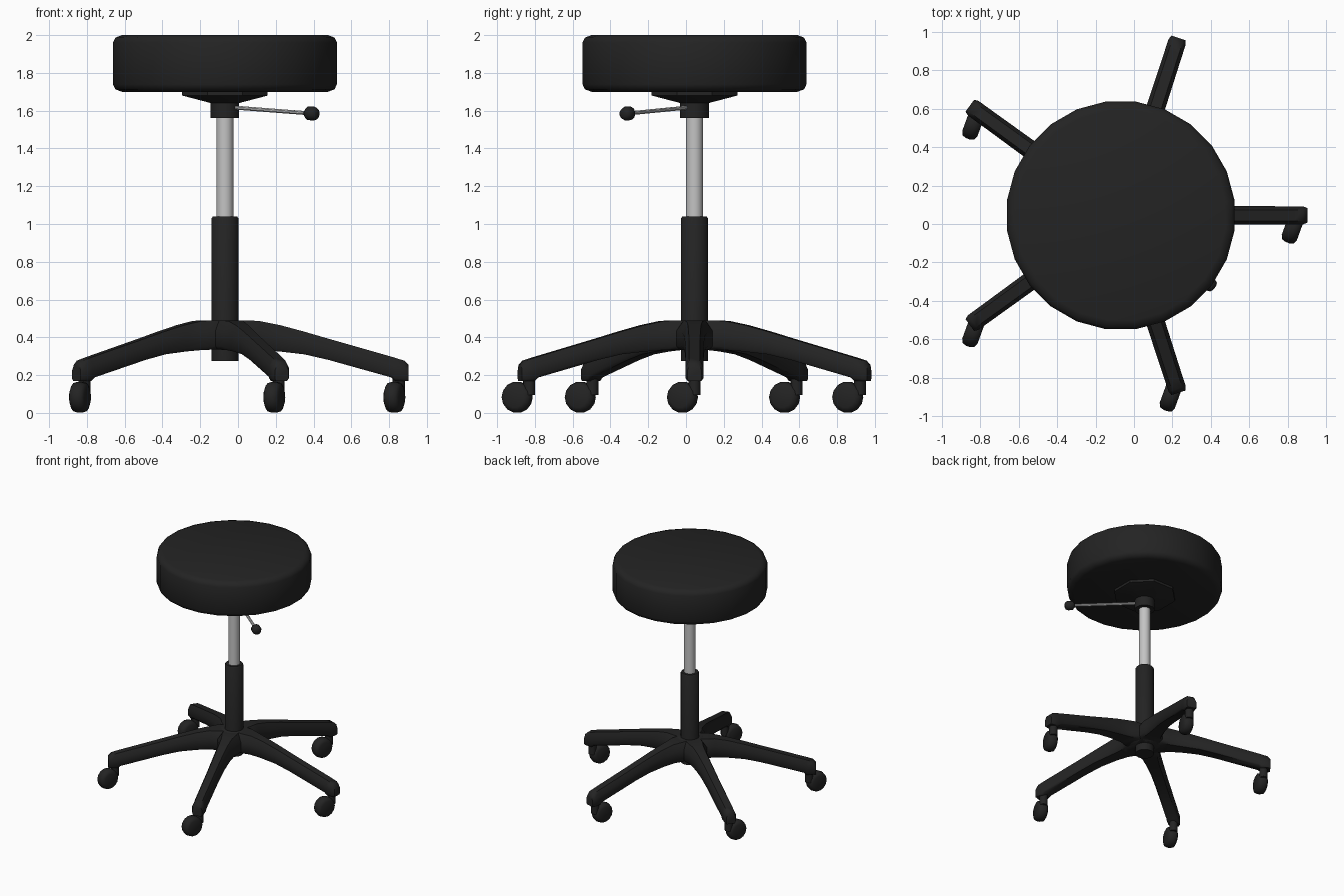
import bpy, bmesh, math
from mathutils import Matrix, Vector

cube = bpy.data.objects.get("Cube")
if cube:
    bpy.data.objects.remove(cube, do_unlink=True)

CENTER = Vector((-0.069, 0.045, 0))


def material(name, rgb, rough):
    m = bpy.data.materials.new(name)
    m.use_nodes = True
    m.diffuse_color = (*rgb, 1)
    bsdf = m.node_tree.nodes["Principled BSDF"]
    bsdf.inputs["Base Color"].default_value = (*rgb, 1)
    bsdf.inputs["Roughness"].default_value = rough
    return m


BLACK = material("soft black", (0.017, 0.017, 0.017), 0.6)
SILVER = material("silver metal", (0.55, 0.55, 0.55), 0.4)


def loft(name, rings, mat, matrix, angle=40):
    """Skin a list of equal-length point rings, cap both ends."""
    bm = bmesh.new()
    loops = [[bm.verts.new(p) for p in ring] for ring in rings]
    n = len(loops[0])
    for a, b in zip(loops, loops[1:]):
        for i in range(n):
            j = (i + 1) % n
            bm.faces.new((a[i], a[j], b[j], b[i]))
    bm.faces.new(loops[0])
    bm.faces.new(loops[-1])
    bmesh.ops.recalc_face_normals(bm, faces=bm.faces)
    mesh = bpy.data.meshes.new(name)
    bm.to_mesh(mesh)
    bm.free()
    mesh.materials.append(mat)
    ob = bpy.data.objects.new(name, mesh)
    ob.matrix_world = matrix
    bpy.context.collection.objects.link(ob)
    bpy.ops.object.select_all(action="DESELECT")
    ob.select_set(True)
    bpy.context.view_layer.objects.active = ob
    bpy.ops.object.shade_smooth_by_angle(angle=math.radians(angle))
    return ob


def lathe(name, profile, sides, mat, matrix, angle=40):
    """Turn a (radius, height) profile around local z."""
    turn = [2 * math.pi * (i + 0.5) / sides for i in range(sides)]
    rings = [[(r * math.cos(t), r * math.sin(t), z) for t in turn] for r, z in profile]
    return loft(name, rings, mat, matrix, angle)


MID = Matrix.Translation(CENTER)

# Cushion and its mounting plate
lathe("seat_cushion", [(0.55, 1.70), (0.585, 1.713), (0.598, 1.74), (0.598, 1.96),
                       (0.585, 1.987), (0.55, 2.0)], 24, BLACK, MID, 50)
lathe("seat_plate", [(0.08, 1.64), (0.245, 1.68), (0.245, 1.71)], 8, BLACK, MID, 20)
lathe("seat_collar", [(0.077, 1.56), (0.077, 1.68)], 16, BLACK, MID)

# Column
lathe("gas_lift_post", [(0.045, 1.0), (0.045, 1.6)], 20, SILVER, MID)
lathe("column_sleeve", [(0.072, 0.275), (0.072, 1.03), (0.065, 1.04)], 20, BLACK, MID)
lathe("base_hub", [(0.12, 0.335), (0.135, 0.36), (0.135, 0.46), (0.1, 0.49)],
      20, BLACK, MID, 60)

# Height lever with knob
start = CENTER + Vector((0, 0, 1.62))
tip = Vector((0.39, -0.31, 1.585))
aim = tip - start
lever = Matrix.Translation(start) @ aim.to_track_quat("Z", "Y").to_matrix().to_4x4()
reach = aim.length
lathe("lever_rod", [(0.011, 0.04), (0.011, reach)], 8, SILVER, lever)
lathe("lever_knob", [(0.018, reach - 0.04), (0.036, reach - 0.022), (0.038, reach + 0.01),
                     (0.03, reach + 0.03), (0.015, reach + 0.037)], 12, BLACK, lever, 60)

# Five arms: stations of (distance, top, bottom, half width)
STATIONS = [(0, 0.49, 0.335, 0.1), (0.13, 0.49, 0.335, 0.095), (0.19, 0.485, 0.333, 0.07),
            (0.29, 0.465, 0.325, 0.058), (0.42, 0.43, 0.31, 0.052), (0.55, 0.392, 0.28, 0.049),
            (0.88, 0.298, 0.188, 0.047), (0.9, 0.292, 0.17, 0.047), (0.95, 0.276, 0.17, 0.047),
            (0.972, 0.255, 0.17, 0.038)]
HALF = [(1, 0.65), (1, 0.12), (0.8, 0)]
SECTION = [(0.6, 1)] + HALF + [(-u, v) for u, v in reversed(HALF)] + [(-0.6, 1)]

CASTER_TURN = math.radians(-20)
WHEEL = [(0.055, -0.042), (0.076, -0.032), (0.083, -0.01),
         (0.083, 0.01), (0.076, 0.032), (0.055, 0.042)]

for k in range(5):
    ang = math.radians(72 * k)
    rings = [[(r, u * w, lo + v * (hi - lo)) for u, v in SECTION] for r, hi, lo, w in STATIONS]
    loft(f"base_arm_{k + 1}", rings, BLACK, MID @ Matrix.Rotation(ang, 4, "Z"), 50)

    # Caster: all trail the same way
    pivot = CENTER + Vector((math.cos(ang), math.sin(ang), 0)) * 0.92
    caster = Matrix.Translation(pivot) @ Matrix.Rotation(CASTER_TURN, 4, "Z")
    lathe(f"caster_stem_{k + 1}", [(0.032, 0.095), (0.032, 0.2)], 12, BLACK, caster)
    wheel = caster @ Matrix.Translation((0, -0.068, 0.083)) @ Matrix.Rotation(math.pi / 2, 4, "Y")
    lathe(f"caster_wheel_{k + 1}", WHEEL, 14, BLACK, wheel, 50)
